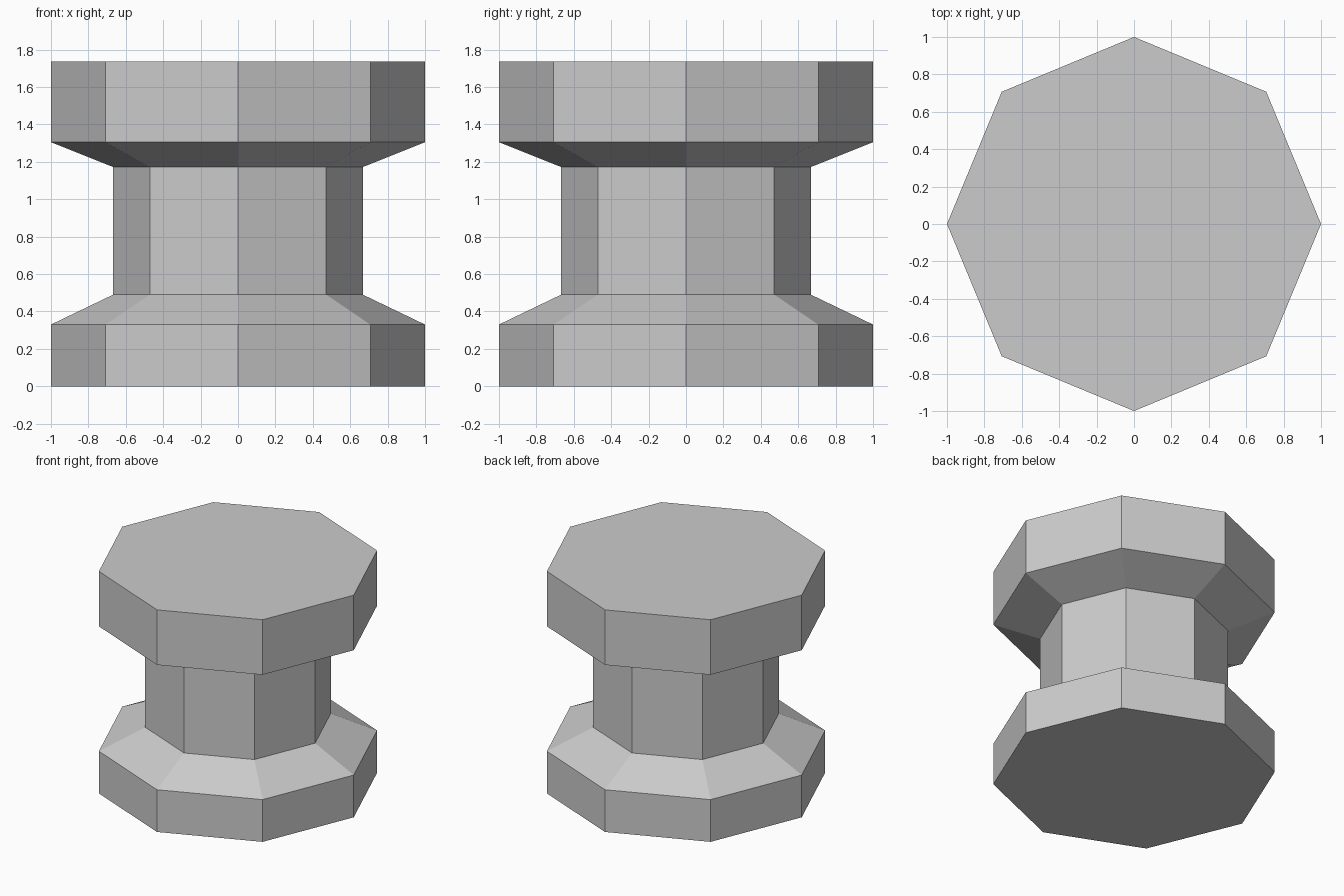
import bpy
import bmesh
from math import cos, sin, tau

cube = bpy.data.objects.get("Cube")
if cube:
    bpy.data.objects.remove(cube, do_unlink=True)

# Single stone grey
GREY = (0.6, 0.6, 0.6, 1.0)
grey = bpy.data.materials.new("light grey")
grey.use_nodes = True
grey.diffuse_color = GREY
grey.node_tree.nodes["Principled BSDF"].inputs["Base Color"].default_value = GREY

SIDES = 8
# Profile from base to top: (radius, height)
PROFILE = [(1, 0), (1, 0.33), (0.667, 0.49), (0.667, 1.172), (1, 1.305), (1, 1.735)]


def turned_solid(name, profile):
    """Faceted solid of revolution with one n-gon cap at each end."""
    bm = bmesh.new()
    rings = [[bm.verts.new((r * cos(tau * i / SIDES), r * sin(tau * i / SIDES), z))
              for i in range(SIDES)] for r, z in profile]
    for low, high in zip(rings, rings[1:]):
        for i in range(SIDES):
            j = (i + 1) % SIDES
            bm.faces.new((low[i], low[j], high[j], high[i]))
    bm.faces.new(rings[0][::-1])
    bm.faces.new(rings[-1])
    mesh = bpy.data.meshes.new(name)
    bm.to_mesh(mesh)
    bm.free()
    mesh.materials.append(grey)
    obj = bpy.data.objects.new(name, mesh)
    bpy.context.collection.objects.link(obj)
    return obj


# Octagonal pedestal: base, sloped shoulder, waist, flared underside, top slab
turned_solid("octagonal_pedestal", PROFILE)
